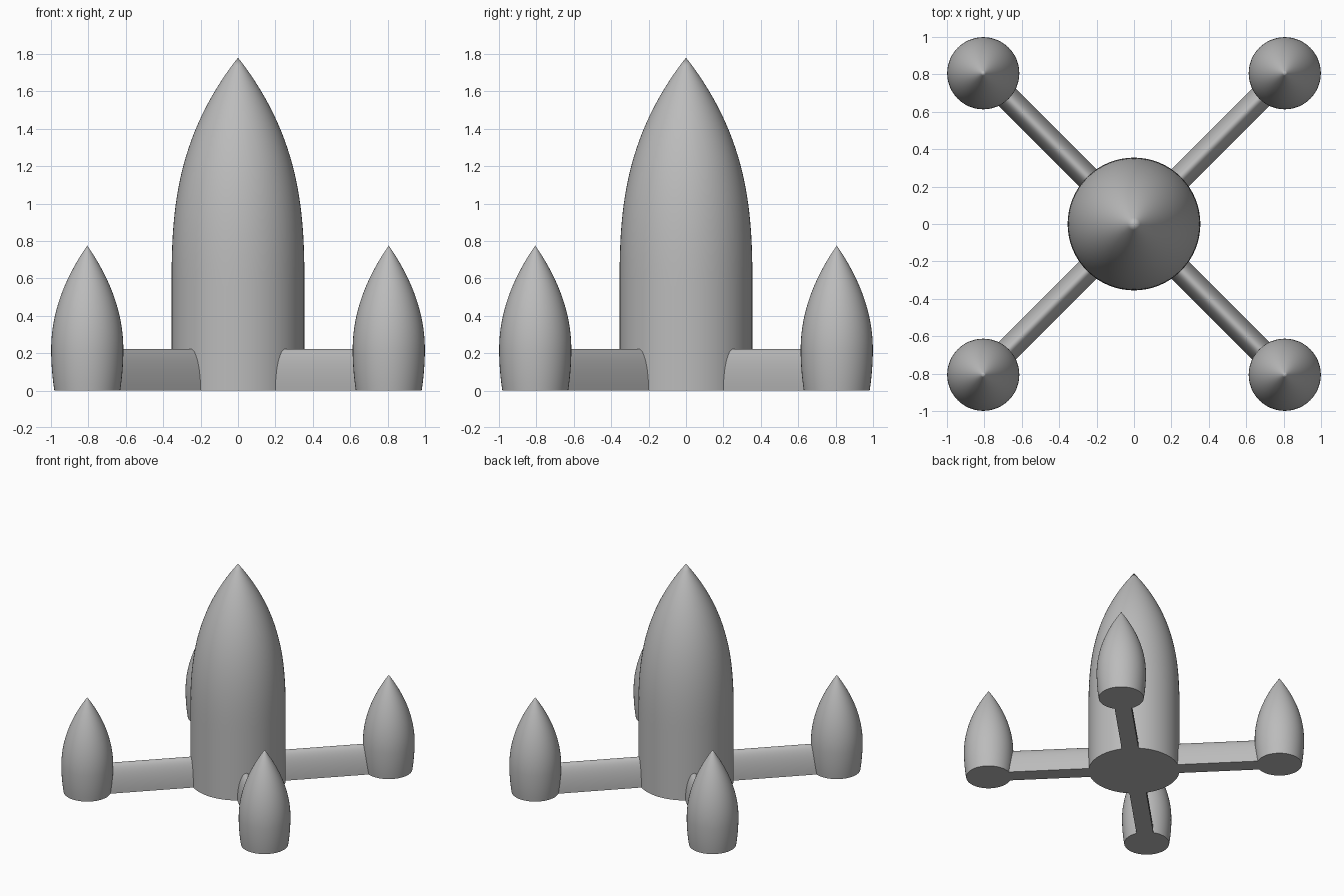
import bpy, bmesh, math
from mathutils import Matrix, Vector

cube = bpy.data.objects.get("Cube")
if cube:
    bpy.data.objects.remove(cube, do_unlink=True)

grey = bpy.data.materials.new("plain grey")
grey.use_nodes = True
color = (0.5, 0.5, 0.5, 1)
grey.diffuse_color = color
grey.node_tree.nodes["Principled BSDF"].inputs["Base Color"].default_value = color


def finish(name, bm):
    bmesh.ops.recalc_face_normals(bm, faces=bm.faces)
    mesh = bpy.data.meshes.new(name)
    bm.to_mesh(mesh)
    bm.free()
    mesh.materials.append(grey)
    obj = bpy.data.objects.new(name, mesh)
    bpy.context.collection.objects.link(obj)
    bpy.ops.object.select_all(action='DESELECT')
    obj.select_set(True)
    bpy.context.view_layer.objects.active = obj
    bpy.ops.object.shade_smooth_by_angle(angle=math.radians(35))
    return obj


def turned(name, profile, center=(0, 0), sides=64):
    """Revolve (radius, height) points about an upright axis."""
    bm = bmesh.new()
    verts = [bm.verts.new((r, 0, z)) for r, z in profile]
    edges = [bm.edges.new(pair) for pair in zip(verts, verts[1:])]
    bmesh.ops.spin(bm, geom=verts + edges, axis=(0, 0, 1), cent=(0, 0, 0),
                   angle=math.tau, steps=sides)
    bmesh.ops.remove_doubles(bm, verts=bm.verts, dist=0.0001)
    bmesh.ops.translate(bm, verts=bm.verts, vec=(*center, 0))
    return finish(name, bm)


def ogive(radius, base, tip, power, steps=28):
    """Curved taper from full radius at the base to a point at the tip."""
    ts = [i / steps for i in range(steps + 1)]
    return [(radius * (1 - t ** power), base + (tip - base) * t) for t in ts]


# Central body: straight hull and curved nose
R, SEAM, TIP = 0.355, 0.56, 1.78
turned("hull", [(0, 0), (R, 0), (R, SEAM), (0, SEAM)])
turned("nose", [(0, SEAM)] + ogive(R, SEAM, TIP, 2.7))

# Boosters: slightly waisted foot, widest low down, pointed top
POS, BOOST_R, WIDEST = 0.806, 0.193, 0.22
foot = [(BOOST_R - 0.017 * (1 - i / 6) ** 2, WIDEST * i / 6) for i in range(6)]
booster = [(0, 0)] + foot + ogive(BOOST_R, WIDEST, 0.775, 2.0)


def strut(name, angle, width=0.066, height=0.222, steps=24):
    """Half-elliptical arm with a flat underside, running outwards."""
    bm = bmesh.new()
    arc = [math.pi * i / steps for i in range(steps + 1)]
    face = bm.faces.new([bm.verts.new((0.2, width * math.cos(a), height * math.sin(a)))
                         for a in arc])
    end = bmesh.ops.extrude_face_region(bm, geom=[face])
    tips = [g for g in end["geom"] if isinstance(g, bmesh.types.BMVert)]
    length = POS * math.sqrt(2) - 0.2
    bmesh.ops.translate(bm, verts=tips, vec=Vector((length, 0, 0)))
    bmesh.ops.rotate(bm, verts=bm.verts, cent=(0, 0, 0),
                     matrix=Matrix.Rotation(angle, 3, 'Z'))
    return finish(name, bm)


# Four diagonal arms, each with its booster
for sx, side in ((1, "left"), (-1, "right")):
    for sy, end in ((-1, "front"), (1, "back")):
        turned(f"{end}_{side}_booster", booster, (sx * POS, sy * POS), 48)
        strut(f"{end}_{side}_strut", math.atan2(sy, sx))
